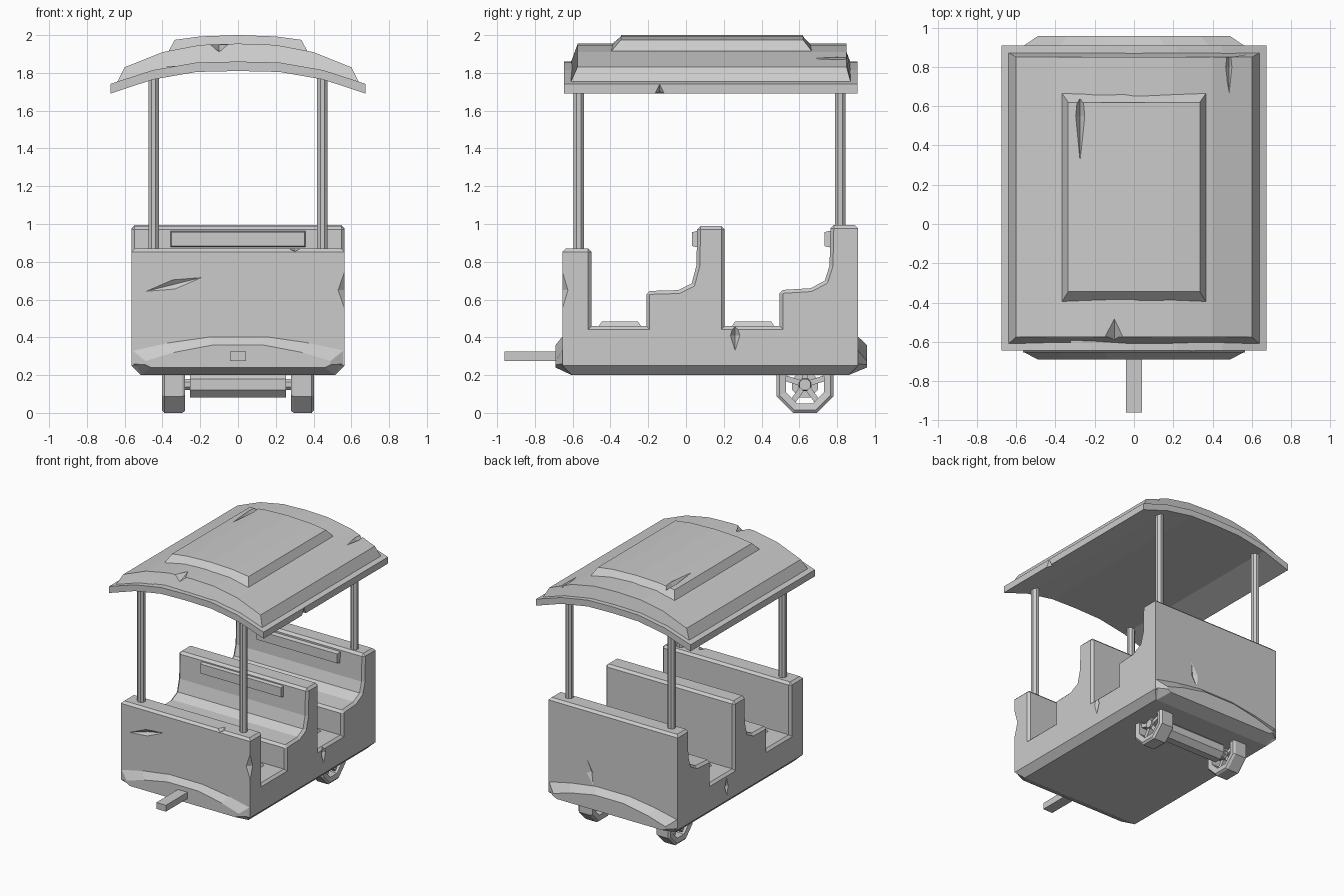
import bpy, bmesh, math
from mathutils import Matrix, Vector

if "Cube" in bpy.data.objects:
    bpy.data.objects.remove(bpy.data.objects["Cube"])


def finish(bm, name):
    bmesh.ops.recalc_face_normals(bm, faces=bm.faces)
    me = bpy.data.meshes.new(name)
    bm.to_mesh(me)
    bm.free()
    ob = bpy.data.objects.new(name, me)
    bpy.context.collection.objects.link(ob)
    return ob


def loft(bm, a, b):
    """Closed solid between two matching outlines."""
    va, vb = [bm.verts.new(p) for p in a], [bm.verts.new(p) for p in b]
    n = len(va)
    for i in range(n):
        j = (i + 1) % n
        bm.faces.new((va[i], va[j], vb[j], vb[i]))
    bm.faces.new(va)
    bm.faces.new(vb)


def frustum(name, c, size, axis, taper):
    """Box whose face towards +/- axis (0=x,1=y,2=z) is inset by taper."""
    bm = bmesh.new()
    bmesh.ops.create_cube(bm, size=1)
    ax, sgn = abs(axis) - 1, math.copysign(1, axis)
    for v in bm.verts:
        outer = v.co[ax] * sgn > 0
        for k in range(3):
            v.co[k] *= size[k] - (2 * taper if outer and k != ax else 0)
        v.co += Vector(c)
    return finish(bm, name)


def gouge(ob, cuts):
    """Chip pointed nicks out of a part: (centre, half sizes, y-turn in degrees)."""
    bm = bmesh.new()
    for c, s, turn in cuts:
        m = Matrix.Translation(c) @ Matrix.Rotation(math.radians(turn), 4, 'Y') @ Matrix.Diagonal((*s, 1))
        top, bot = bm.verts.new(m @ Vector((0, 0, 1))), bm.verts.new(m @ Vector((0, 0, -1)))
        ring = [bm.verts.new(m @ Vector(p)) for p in ((1, 0, 0), (0, 1, 0), (-1, 0, 0), (0, -1, 0))]
        for i in range(4):
            bm.faces.new((ring[i], ring[(i + 1) % 4], top))
            bm.faces.new((ring[(i + 1) % 4], ring[i], bot))
    cutter = finish(bm, "gouge_cutter")
    cutter.hide_render = True
    mod = ob.modifiers.new("gouges", 'BOOLEAN')
    mod.object, mod.operation, mod.solver = cutter, 'DIFFERENCE', 'EXACT'
    bpy.context.view_layer.update()
    me = bpy.data.meshes.new_from_object(ob.evaluated_get(bpy.context.evaluated_depsgraph_get()))
    ob.modifiers.clear()
    ob.data = me
    bpy.data.objects.remove(cutter)


# Car body: stepped side profile with two benches, chamfered edges
W = 0.565
profile = [(-0.655, 0.2), (-0.655, 0.87), (-0.5, 0.87), (-0.5, 0.46), (-0.21, 0.46), (-0.21, 0.645),
           (-0.04, 0.65), (0.03, 0.685), (0.055, 0.78), (0.06, 0.99), (0.205, 0.99), (0.205, 0.46),
           (0.495, 0.46), (0.495, 0.65), (0.66, 0.66), (0.735, 0.7), (0.76, 0.78), (0.765, 0.995),
           (0.91, 0.995), (0.91, 0.2)]
bm = bmesh.new()
loft(bm, [(-W, y, z) for y, z in profile], [(W, y, z) for y, z in profile])
bmesh.ops.recalc_face_normals(bm, faces=bm.faces)
low = [e for e in bm.edges if all(v.co.z < 0.21 for v in e.verts)]
bmesh.ops.bevel(bm, geom=low, offset=0.05, segments=1, affect='EDGES')
bm.normal_update()
high = [e for e in bm.edges if all(v.co.z > 0.4 for v in e.verts)
        and e.is_convex and e.calc_face_angle(0) > 1.0]
bmesh.ops.bevel(bm, geom=high, offset=0.018, segments=1, affect='EDGES')
body = finish(bm, "car_body")
gouge(body, [((-0.34, -0.655, 0.68), (0.15, 0.02, 0.025), -14),
             ((0.565, -0.655, 0.65), (0.035, 0.03, 0.1), 0),
             ((0.565, 0.26, 0.41), (0.03, 0.025, 0.08), 0),
             ((-0.565, 0.3, 0.36), (0.03, 0.02, 0.07), 0),
             ((0.2, 0.91, 0.5), (0.03, 0.02, 0.1), 15),
             ((0.3, -0.64, 0.87), (0.03, 0.05, 0.02), 0)])

# Arched bumpers front and back
for name, y0, y1 in (("front_bumper", -0.655, -0.69), ("back_bumper", 0.91, 0.957)):
    base = [(-0.51, 0.2), (0.51, 0.2), (0.564, 0.26), (0.564, 0.335), (0.38, 0.375), (0.15, 0.408),
            (-0.15, 0.408), (-0.38, 0.375), (-0.564, 0.335), (-0.564, 0.26)]
    face = [(-0.46, 0.24), (0.46, 0.24), (0.49, 0.255), (0.49, 0.275), (0.34, 0.32), (0.13, 0.36),
            (-0.13, 0.36), (-0.34, 0.32), (-0.49, 0.275), (-0.49, 0.255)]
    s = math.copysign(1, y0)
    bm = bmesh.new()
    loft(bm, [(x, y0 - s * (0.05 if z < 0.21 else 0.004), z) for x, z in base],
         [(x, y1, z) for x, z in face])
    finish(bm, name)

# Tow bar
frustum("tow_bar", (0, -0.79, 0.3), (0.084, 0.34, 0.05), 3, 0)

# Floor mats and backrest panels for each bench
for i, (ym, yb) in enumerate(((-0.35, 0.05), (0.355, 0.75))):
    frustum(f"floor_mat_{i + 1}", (0, ym, 0.47), (0.8, 0.23, 0.03), 3, 0.02)
    frustum(f"backrest_panel_{i + 1}", (0, yb, 0.92), (0.72, 0.035, 0.09), -2, 0.008)

# Roof posts
for y, z0, tag in ((-0.568, 0.85, "front"), (0.817, 0.97, "back")):
    for side, sx in (("left", -1), ("right", 1)):
        bm = bmesh.new()
        bmesh.ops.create_cone(bm, cap_ends=True, segments=8, radius1=0.03, radius2=0.03, depth=1.8 - z0,
                              matrix=Matrix.Translation((sx * 0.447, y, (1.8 + z0) / 2))
                              @ Matrix.Rotation(math.pi / 8, 4, 'Z'))
        finish(bm, f"{tag}_{side}_post")


# Roof: three stacked arched layers, each a half arc mirrored in x
def arch_layer(name, bottom, top, yb, yt):
    full = lambda h: [(-x, z) for x, z in reversed(h) if x > 0] + h
    lo, hi = full(bottom), full(top)
    bm = bmesh.new()
    loft(bm, *[[(x, yb[k], z) for x, z in lo] + [(x, yt[k], z) for x, z in reversed(hi)] for k in (0, 1)])
    return finish(bm, name)


rim = arch_layer("roof_rim", [(0, 1.81), (0.22, 1.805), (0.45, 1.765), (0.675, 1.69)],
                 [(0, 1.86), (0.22, 1.855), (0.45, 1.815), (0.675, 1.742)], (-0.645, 0.908), (-0.645, 0.908))
canopy = arch_layer("roof_canopy", [(0, 1.845), (0.22, 1.84), (0.44, 1.8), (0.645, 1.74)],
                    [(0, 1.955), (0.2, 1.948), (0.4, 1.91), (0.6, 1.83)], (-0.615, 0.875), (-0.575, 0.85))
panel = arch_layer("roof_panel", [(0, 1.945), (0.2, 1.935), (0.37, 1.91)],
                   [(0, 2.0), (0.2, 1.993), (0.335, 1.975)], (-0.4, 0.67), (-0.345, 0.62))
gouge(rim, [((0.675, -0.14, 1.69), (0.04, 0.025, 0.05), 0)])
gouge(canopy, [((-0.1, -0.58, 1.95), (0.05, 0.1, 0.04), 0),
               ((0.485, 0.8, 1.88), (0.02, 0.15, 0.03), 0)])
gouge(panel, [((-0.275, 0.55, 1.985), (0.025, 0.24, 0.04), 0)])

# Wheels: octagonal tyre, five spokes and hub; plus axle
C = Vector((0, 0.63, 0.15))


def octagon(x, apothem):
    r = apothem / math.cos(math.pi / 8)
    return [(x, C.y + r * math.cos(a), C.z + r * math.sin(a))
            for a in (math.pi / 8 + k * math.pi / 4 for k in range(8))]


for side, s in (("left", -1), ("right", 1)):
    bm = bmesh.new()
    rings = [[bm.verts.new(p) for p in octagon(s * x, r)]
             for x, r in ((0.28, 0.14), (0.295, 0.15), (0.39, 0.15), (0.402, 0.135), (0.395, 0.1), (0.285, 0.1))]
    for a in range(6):
        p, q = rings[a], rings[(a + 1) % 6]
        for k in range(8):
            bm.faces.new((p[k], p[(k + 1) % 8], q[(k + 1) % 8], q[k]))
    finish(bm, f"{side}_tyre")
    bm = bmesh.new()
    loft(bm, octagon(s * 0.29, 0.035), octagon(s * 0.39, 0.03))
    for k in range(5):
        turn = Matrix.Translation(C) @ Matrix.Rotation(math.tau * k / 5, 4, 'X')
        bmesh.ops.create_cube(bm, size=1, matrix=turn @ Matrix.Translation((s * 0.345, 0, 0.068))
                              @ Matrix.Diagonal((0.06, 0.03, 0.085, 1)))
    finish(bm, f"{side}_wheel_hub")

for name, half, r in (("axle_housing", 0.255, 0.068), ("axle_rod", 0.3, 0.03)):
    bm = bmesh.new()
    loft(bm, octagon(-half, r), octagon(half, r))
    finish(bm, name)
